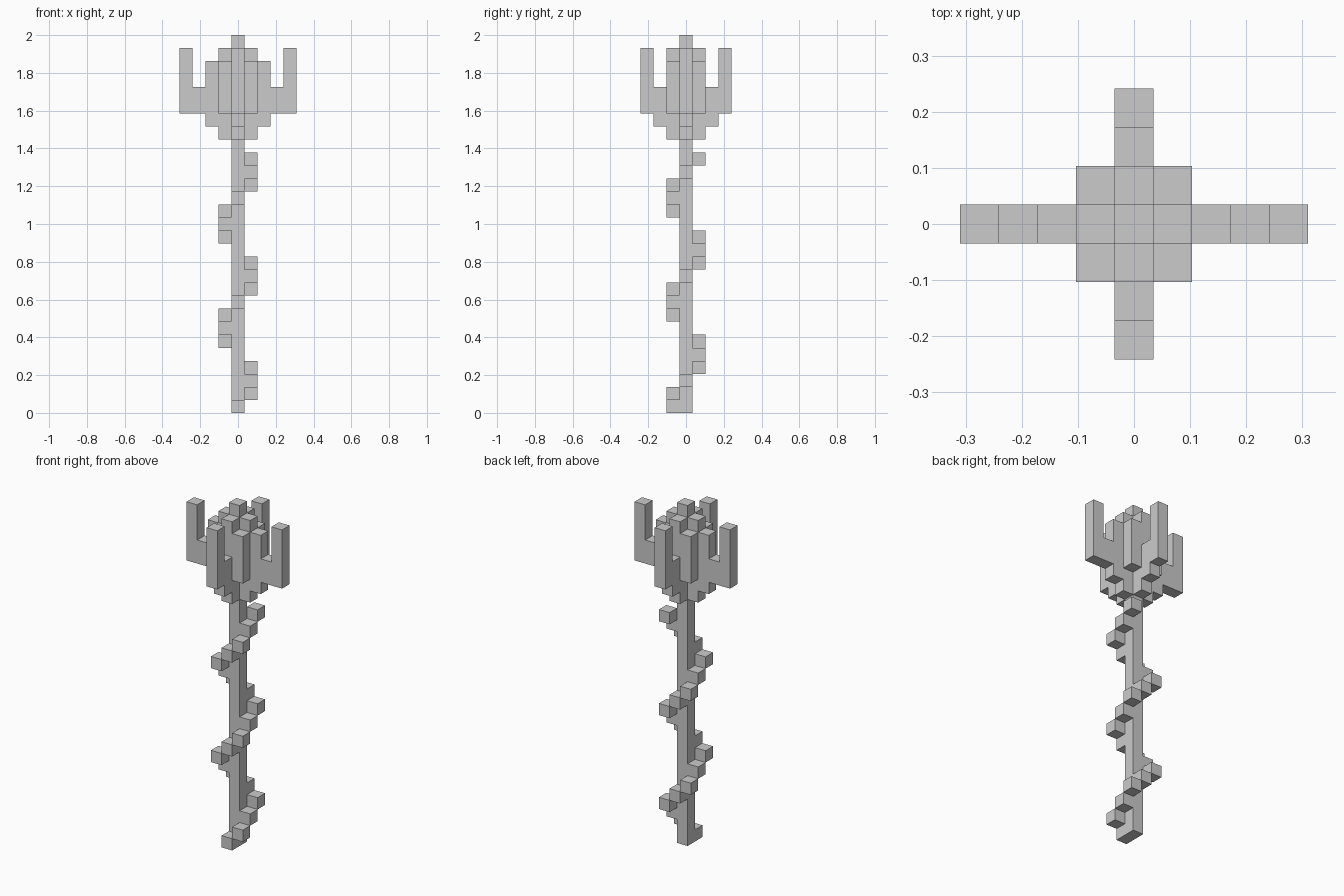
import bpy, bmesh, math
from mathutils import Vector

if "Cube" in bpy.data.objects:
    bpy.data.objects.remove(bpy.data.objects["Cube"])

U = 2 / 29  # edge of one cube; the model is 29 cubes tall


def column(x, y, z0, z1):
    """Stack of cells at (x, y) from layer z0 to z1 inclusive."""
    return {(x, y, z) for z in range(z0, z1 + 1)}


def mirrored(cells):
    return {(sx * x, sy * y, z) for x, y, z in cells for sx in (1, -1) for sy in (1, -1)}


# central shaft, running up through the head to the tip
parts = {"shaft": column(0, 0, 0, 28)}

# vine spiralling around the shaft, one cube per layer
ring = [(0, -1), (1, -1), (1, 0), (1, 1), (0, 1), (-1, 1), (-1, 0), (-1, -1)]
parts["spiral_vine"] = {(*ring[z % 8], z) for z in range(20)}

# head: stepped core with corner pillars
parts["head_core"] = mirrored(
    column(1, 0, 21, 27) | column(0, 1, 21, 27) | column(1, 1, 23, 26))

# side prongs (left and right) and the shorter front and back prongs
parts["side_prongs"] = mirrored(
    column(2, 0, 22, 26) | column(3, 0, 23, 24) | column(4, 0, 23, 27))
parts["front_back_prongs"] = mirrored(
    column(0, 2, 22, 24) | column(0, 3, 23, 27))

occupied = set().union(*parts.values())


def build(name, cells):
    """Mesh the exposed cube faces of a part and merge the flat areas."""
    bm = bmesh.new()
    for c in sorted(cells):
        for axis in range(3):
            for s in (1, -1):
                n = Vector((0, 0, 0))
                n[axis] = s
                if tuple(int(c[i] + n[i]) for i in range(3)) in occupied:
                    continue
                a = Vector((0, 0, 0))
                a[(axis + 1) % 3] = 0.5
                b = n.cross(a)
                mid = Vector(c) + Vector((0, 0, 0.5)) + n * 0.5
                bm.faces.new([bm.verts.new((mid + d) * U)
                              for d in (-a - b, a - b, a + b, b - a)])
    bmesh.ops.remove_doubles(bm, verts=bm.verts, dist=U * 0.01)
    bmesh.ops.dissolve_limit(bm, angle_limit=math.radians(1),
                             verts=bm.verts, edges=bm.edges)
    mesh = bpy.data.meshes.new(name)
    bm.to_mesh(mesh)
    bm.free()
    bpy.context.collection.objects.link(bpy.data.objects.new(name, mesh))


for name, cells in parts.items():
    build(name, cells)
